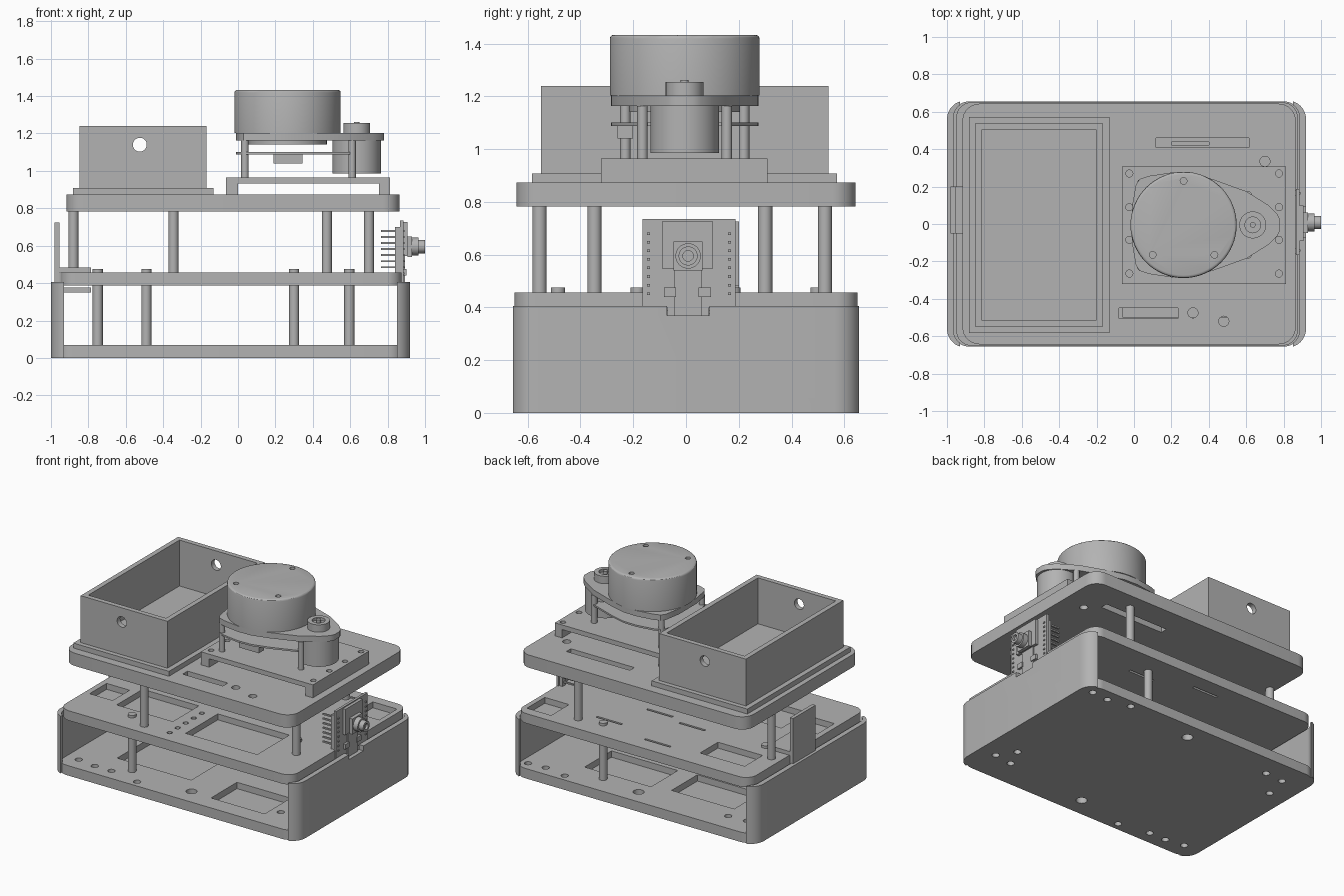
import bpy, bmesh, math
from mathutils import Matrix, Vector

if "Cube" in bpy.data.objects:
    bpy.data.objects.remove(bpy.data.objects["Cube"], do_unlink=True)

grey = bpy.data.materials.new("plain_grey")
grey.use_nodes = True
grey.diffuse_color = (0.45, 0.45, 0.45, 1)
grey.node_tree.nodes["Principled BSDF"].inputs["Base Color"].default_value = grey.diffuse_color


def box(bm, x0, x1, y0, y1, z0, z1):
    m = Matrix.Translation(((x0 + x1) / 2, (y0 + y1) / 2, (z0 + z1) / 2))
    bmesh.ops.create_cube(bm, size=1, matrix=m @ Matrix.Diagonal((x1 - x0, y1 - y0, z1 - z0, 1)))


def rod(bm, x, y, z0, z1, r, n=24):
    bmesh.ops.create_cone(bm, cap_ends=True, segments=n, radius1=r, radius2=r, depth=z1 - z0,
                          matrix=Matrix.Translation((x, y, (z0 + z1) / 2)))


def prism(bm, outline, z0, z1):
    face = bm.faces.new([bm.verts.new((x, y, z0)) for x, y in outline])
    grown = bmesh.ops.extrude_face_region(bm, geom=[face])["geom"]
    bmesh.ops.translate(bm, vec=(0, 0, z1 - z0), verts=[g for g in grown if isinstance(g, bmesh.types.BMVert)])
    bmesh.ops.recalc_face_normals(bm, faces=bm.faces[:])


def rounded(x0, x1, y0, y1, r, steps=8):
    corners = ((x1 - r, y1 - r), (x0 + r, y1 - r), (x0 + r, y0 + r), (x1 - r, y0 + r))
    return [(cx + r * math.cos(a), cy + r * math.sin(a))
            for q, (cx, cy) in enumerate(corners)
            for a in [(q + s / steps) * math.pi / 2 for s in range(steps + 1)]]


def finish(name, bm, cut=None, smooth=True):
    """Turn a bmesh into an object, optionally carving another bmesh out of it."""
    def make(label, b):
        me = bpy.data.meshes.new(label)
        b.to_mesh(me)
        b.free()
        o = bpy.data.objects.new(label, me)
        bpy.context.collection.objects.link(o)
        return o
    ob = make(name, bm)
    if cut:
        cutter = make(name + "_cutter", cut)
        cutter.hide_render = True
        mod = ob.modifiers.new("carve", "BOOLEAN")
        mod.operation, mod.solver, mod.object = "DIFFERENCE", "EXACT", cutter
        mod.use_self = True
        dg = bpy.context.evaluated_depsgraph_get()
        carved = bpy.data.meshes.new_from_object(ob.evaluated_get(dg))
        ob.modifiers.clear()
        ob.data = carved
        bpy.data.objects.remove(cutter, do_unlink=True)
    ob.data.materials.clear()
    ob.data.materials.append(grey)
    if smooth:
        bpy.ops.object.select_all(action="DESELECT")
        ob.select_set(True)
        bpy.context.view_layer.objects.active = ob
        bpy.ops.object.shade_smooth_by_angle(angle=math.radians(30))
    return ob


# Base plate with screw holes and shallow pockets
bm, cut = bmesh.new(), bmesh.new()
prism(bm, rounded(-0.965, 0.885, -0.655, 0.655, 0.08), 0, 0.07)
for x, y in ((0.83, 0.58), (0.7, 0.57), (0.53, 0.6), (-0.37, -0.6), (-0.6, -0.56), (-0.73, -0.56),
             (-0.87, -0.54), (0.79, -0.43), (0.71, -0.31), (0.65, -0.45), (-0.82, 0.49), (-0.68, 0.5), (-0.86, 0.32)):
    rod(cut, x, y, -0.1, 0.2, 0.024)
for y in (-0.52, 0.53):
    rod(cut, 0.0, y, -0.1, 0.2, 0.036)
for x0, x1, y0, y1 in ((0.16, 0.58, -0.53, -0.24), (-0.65, -0.16, 0.1, 0.39),
                       (-0.02, 0.5, 0.12, 0.42), (-0.68, -0.1, -0.38, 0.0)):
    box(cut, x0, x1, y0, y1, 0.025, 0.2)
finish("base_plate", bm, cut)

# Curved end walls, the right one notched for the sensor board
for name, keep in (("left_side_wall", 1), ("right_side_wall", -1)):
    bm, cut = bmesh.new(), bmesh.new()
    prism(bm, rounded(-1.0, 0.92, -0.66, 0.66, 0.1), 0, 0.405)
    prism(cut, rounded(-0.965, 0.885, -0.65, 0.65, 0.08), -0.1, 0.6)
    ob = finish(name, bm, cut, smooth=False)
    bm, cut = bmesh.new(), bmesh.new()
    bm.from_mesh(ob.data)
    bpy.data.objects.remove(ob, do_unlink=True)
    if keep < 0:
        box(cut, -1.2, 0.85, -1, 1, -1, 1)
        box(cut, 0.8, 1.1, -0.072, 0.09, 0.37, 0.6)
    else:
        box(cut, -0.93, 1.2, -1, 1, -1, 1)
    finish(name, bm, cut)

# Middle plate with pockets, slots and a row of small holes
bm, cut = bmesh.new(), bmesh.new()
prism(bm, rounded(-0.95, 0.875, -0.65, 0.65, 0.08), 0.388, 0.457)
for x0, x1, y0, y1 in ((-0.67, -0.23, -0.4, -0.11), (-0.81, -0.46, 0.3, 0.5), (-0.06, 0.5, -0.5, -0.14),
                       (0.65, 0.84, 0.38, 0.58), (-0.91, -0.73, -0.36, -0.17)):
    box(cut, x0, x1, y0, y1, 0.415, 0.6)
for x, y in ((0.1, 0.15), (-0.19, 0.2), (0.3, 0.43), (-0.15, 0.53)):
    box(cut, x - 0.1, x + 0.1, y - 0.008, y + 0.008, 0.3, 0.6)
for i in range(5):
    rod(cut, -0.15, -0.55 + 0.09 * i, 0.43, 0.6, 0.018, 12)
finish("middle_plate", bm, cut)

# Top plate with cable slots and holes
bm, cut = bmesh.new(), bmesh.new()
prism(bm, rounded(-0.917, 0.864, -0.643, 0.643, 0.09), 0.783, 0.873)
box(cut, 0.117, 0.615, 0.41, 0.46, 0.6, 1)
box(cut, -0.08, 0.235, -0.505, -0.45, 0.6, 1)
for x, y in ((0.7, 0.335), (0.315, -0.475), (0.48, -0.52)):
    rod(cut, x, y, 0.6, 1, 0.027)
finish("top_plate", bm, cut)

# Spacer posts between the plates
for name, spots, z0, z1 in (
        ("lower_post", ((-0.75, 0.18), (-0.49, -0.485), (0.3, 0.498), (0.595, -0.183)), 0.07, 0.475),
        ("upper_post", ((-0.88, 0.3), (-0.345, -0.555), (0.475, 0.527), (0.7, -0.347)), 0.457, 0.783)):
    for x, y in spots:
        bm = bmesh.new()
        rod(bm, x, y, z0, z1, 0.027)
        finish(name, bm)

# Open storage box on a flange, with a round hole through both ends
bm, cut = bmesh.new(), bmesh.new()
box(bm, -0.882, -0.132, -0.583, 0.573, 0.873, 0.908)
finish("box_flange", bm)
bm = bmesh.new()
box(bm, -0.847, -0.168, -0.55, 0.54, 0.9, 1.24)
box(cut, -0.812, -0.203, -0.515, 0.505, 0.915, 1.5)
bmesh.ops.create_cone(cut, cap_ends=True, segments=32, radius1=0.037, radius2=0.037, depth=2,
                      matrix=Matrix.Translation((-0.525, 0, 1.14)) @ Matrix.Rotation(math.pi / 2, 4, "X"))
finish("storage_box", bm, cut)

# Bridge bracket carrying the scanner
bm, cut = bmesh.new(), bmesh.new()
box(bm, -0.065, 0.812, -0.322, 0.308, 0.873, 0.965)
box(cut, 0.0, 0.755, -1, 1, 0.8, 0.932)
for x in (-0.025, 0.775):
    for y in (-0.265, -0.085, 0.09, 0.27):
        rod(cut, x, y, 0.8, 1.1, 0.019, 16)
finish("scanner_bracket", bm, cut)

# Teardrop scanner deck and the thin board under it
half = [(0.78, 0.03), (0.765, 0.06), (0.72, 0.105), (0.6, 0.18), (0.42, 0.245), (0.3, 0.277),
        (0.2, 0.28), (0.08, 0.262), (0.03, 0.245), (0.01, 0.215), (-0.01, 0.1)]
outline = half + [(x, -y) for x, y in reversed(half)]
bm = bmesh.new()
prism(bm, [(x, y - 0.005) for x, y in outline], 1.163, 1.203)
finish("scanner_deck", bm)
bm = bmesh.new()
prism(bm, [(min(x, 0.64), y - 0.005) for x, y in outline if x < 0.7], 1.088, 1.1)
finish("scanner_board", bm)
bm = bmesh.new()
box(bm, 0.19, 0.345, -0.26, -0.2, 1.04, 1.088)
finish("board_connector", bm)
for x, y in ((0.037, 0.22), (0.037, -0.23), (0.61, 0.155), (0.61, -0.165)):
    bm = bmesh.new()
    rod(bm, x, y, 0.96, 1.163, 0.02, 16)
    finish("scanner_post", bm)

# Rotating drum with softened rim and three screw sockets
bm, cut = bmesh.new(), bmesh.new()
rod(bm, 0.265, -0.005, 1.203, 1.433, 0.284, 64)
rim = [e for e in bm.edges if all(v.co.z > 1.4 for v in e.verts)]
bmesh.ops.bevel(bm, geom=rim, offset=0.015, segments=3, profile=0.5, affect="EDGES")
for x, y in ((0.265, 0.23), (0.1, -0.165), (0.43, -0.165)):
    rod(cut, x, y, 1.415, 1.6, 0.018, 16)
finish("scanner_drum", bm, cut)
bm = bmesh.new()
rod(bm, 0.265, -0.005, 1.14, 1.163, 0.21, 48)
finish("drum_bearing", bm)

# Drive motor and pulley
bm = bmesh.new()
rod(bm, 0.635, -0.005, 0.985, 1.163, 0.13, 48)
finish("drive_motor", bm)
bm, cut = bmesh.new(), bmesh.new()
rod(bm, 0.635, -0.005, 1.203, 1.255, 0.072, 32)
rod(cut, 0.635, -0.005, 1.235, 1.4, 0.042, 32)
finish("motor_pulley", bm, cut)
bm = bmesh.new()
rod(bm, 0.635, -0.005, 1.2, 1.262, 0.015, 16)
finish("motor_shaft", bm)

# Upright panel clamped around the left edge of the middle plate
bm = bmesh.new()
box(bm, -0.98, -0.955, -0.05, 0.2, 0.35, 0.725)
for z in (0.35, 0.457):
    box(bm, -0.97, -0.785, -0.05, 0.2, z, z + 0.027)
finish("left_panel_clip", bm)

# Sensor board on the right side, with pin headers
bm = bmesh.new()
box(bm, 0.866, 0.884, -0.165, 0.187, 0.4, 0.735)
box(bm, 0.866, 0.884, -0.07, 0.088, 0.3, 0.4)
box(bm, 0.884, 0.893, -0.045, 0.06, 0.37, 0.55)
for y in (-0.072, 0.06):
    box(bm, 0.884, 0.9, y - 0.012, y + 0.035, 0.44, 0.475)
finish("sensor_board", bm)
bm = bmesh.new()
for y in (-0.142, 0.165):
    box(bm, 0.84, 0.866, y - 0.015, y + 0.015, 0.435, 0.7)
    for i in range(8):
        z = 0.452 + 0.0325 * i
        box(bm, 0.765, 0.89, y - 0.006, y + 0.006, z - 0.005, z + 0.005)
finish("pin_headers", bm)

# Camera module with stepped lens
bm = bmesh.new()
box(bm, 0.884, 0.905, -0.09, 0.1, 0.545, 0.728)
box(bm, 0.905, 0.93, -0.047, 0.062, 0.54, 0.65)
finish("camera_module", bm)
bm, cut = bmesh.new(), bmesh.new()
turn = Matrix.Translation((0, 0.008, 0.595)) @ Matrix.Rotation(math.pi / 2, 4, "Y")
for z0, z1, r in ((0.92, 0.965, 0.048), (0.96, 1.0, 0.036)):
    rod(bm, 0, 0, z0, z1, r, 32)
rod(cut, 0, 0, 0.985, 1.1, 0.02, 24)
for b in (bm, cut):
    bmesh.ops.transform(b, matrix=turn, verts=b.verts[:])
finish("camera_lens", bm, cut)
